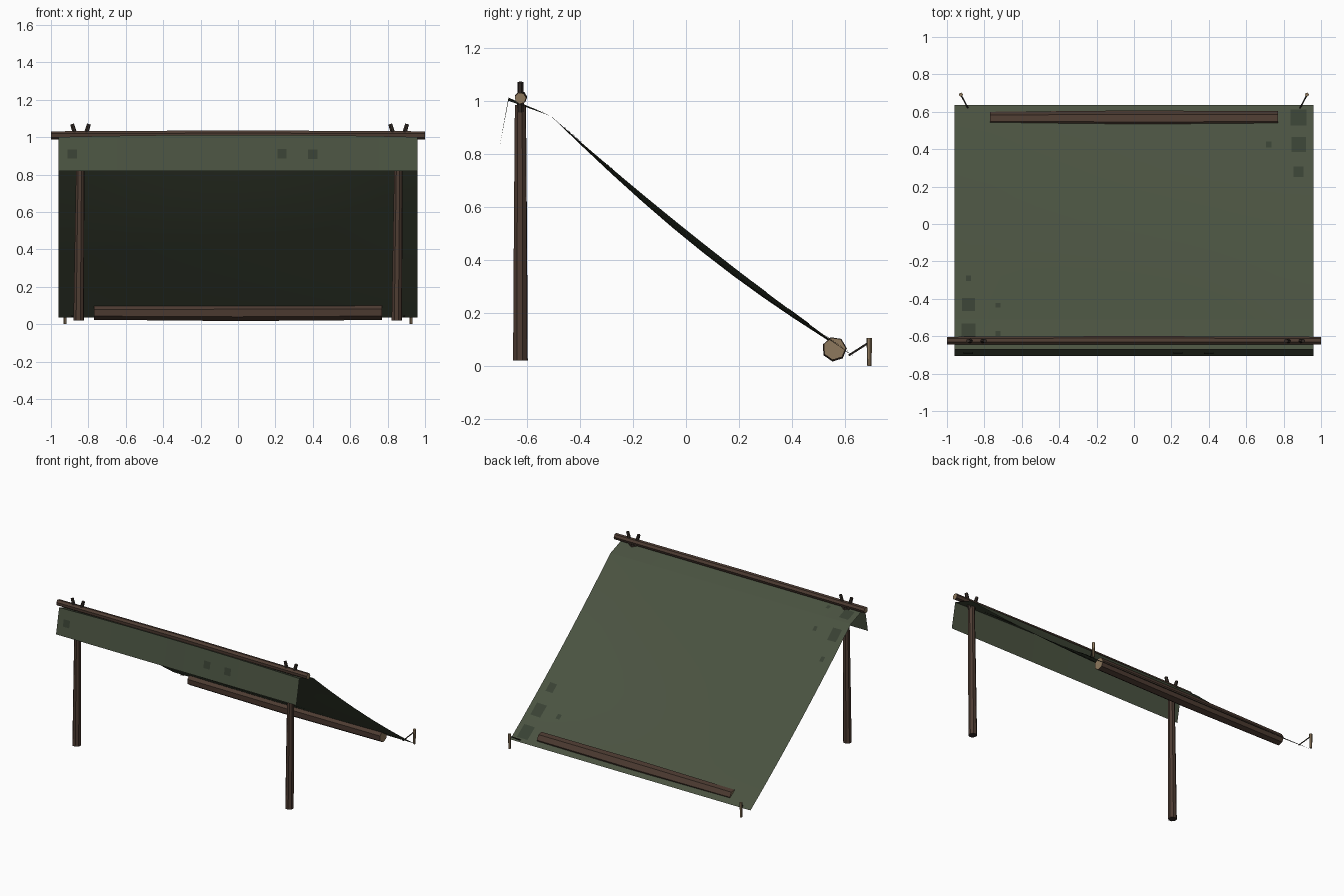
import bpy, bmesh, math
from mathutils import Vector

if "Cube" in bpy.data.objects:
    bpy.data.objects.remove(bpy.data.objects["Cube"])


def material(name, rgb):
    m = bpy.data.materials.new(name)
    m.diffuse_color = (*rgb, 1)
    m.use_nodes = True
    m.node_tree.nodes["Principled BSDF"].inputs["Base Color"].default_value = m.diffuse_color
    return m


BARK = material("bark", (0.075, 0.045, 0.032))
DARK_BARK = material("dark_bark", (0.035, 0.025, 0.02))
CUT = material("cut_wood", (0.27, 0.19, 0.11))
CANVAS = material("canvas", (0.068, 0.085, 0.052))
PATCH = material("patch", (0.04, 0.052, 0.033))
ROPE = material("rope", (0.03, 0.025, 0.02))


def finish(name, bm, mats):
    me = bpy.data.meshes.new(name)
    bm.to_mesh(me)
    bm.free()
    for m in mats:
        me.materials.append(m)
    ob = bpy.data.objects.new(name, me)
    bpy.context.collection.objects.link(ob)
    return ob


def pole(name, path, radii, sides=7, mats=(BARK, CUT), spin=0.3):
    """Faceted limb through path points, with cut end caps."""
    bm = bmesh.new()
    pts = [Vector(p) for p in path]
    axis = (pts[-1] - pts[0]).normalized()
    ref = Vector((0, 1, 0)) if abs(axis.y) < 0.7 else Vector((1, 0, 0))
    a = axis.cross(ref).normalized()
    b = axis.cross(a)
    rings = []
    for p, r in zip(pts, radii):
        rings.append([bm.verts.new(p + r * (a * math.cos(t) + b * math.sin(t)))
                      for t in (spin + math.tau * i / sides for i in range(sides))])
    for r0, r1 in zip(rings, rings[1:]):
        for i in range(sides):
            j = (i + 1) % sides
            bm.faces.new((r0[i], r0[j], r1[j], r1[i]))
    for ring in (rings[0][::-1], rings[-1]):
        bm.faces.new(ring).material_index = len(mats) - 1
    bmesh.ops.recalc_face_normals(bm, faces=bm.faces)
    return finish(name, bm, mats)


# Canvas sheet: main slope sags mid-span, short lip over the ridge, front flap
HALF = 0.96


def slope_z(x, y):
    bow = 1 - (x / HALF) ** 2
    if y < -0.51:
        return 0.943 - (y + 0.51) * 0.36 + 0.012 * bow * (-0.51 - y) / 0.16
    s = (y + 0.51) / 1.145
    return 0.943 - 0.908 * s - 0.1 * s * (1 - s) - 0.035 * bow * math.sin(math.pi * s)


def flap_y(z):
    return -0.67 - 0.035 * (1.0 - z) / 0.18


bm = bmesh.new()
cols = [-HALF + 2 * HALF * i / 10 for i in range(11)]
rows = [-0.67, -0.625] + [-0.51 + 1.145 * i / 10 for i in range(11)]
grid = [[bm.verts.new((x, flap_y(0.82), 0.82)) for x in cols]]
grid += [[bm.verts.new((x, y, slope_z(x, y))) for x in cols] for y in rows]
for r0, r1 in zip(grid, grid[1:]):
    for i in range(10):
        bm.faces.new((r0[i], r0[i + 1], r1[i + 1], r1[i]))
tarp = finish("canvas_sheet", bm, [CANVAS])
bpy.context.view_layer.objects.active = tarp
tarp.select_set(True)
bpy.ops.object.shade_smooth_by_angle(angle=math.radians(20))

# Square patches: slope (x, y, size) and flap (x, z, size)
bm = bmesh.new()
corners = ((-.5, -.5), (.5, -.5), (.5, .5), (-.5, .5))
for x, y, s in ((.88, .57, .085), (.88, .425, .078), (.88, .28, .055), (.72, .425, .03),
                (-.885, -.29, .028), (-.885, -.43, .07), (-.885, -.57, .075),
                (-.727, -.435, .025), (-.727, -.585, .025)):
    bm.faces.new([bm.verts.new((x + s * u, y + s * v, slope_z(x + s * u, y + s * v) + .004))
                  for u, v in corners])
for x, z, s in ((-.887, .91, .05), (.235, .912, .05), (.4, .908, .05)):
    bm.faces.new([bm.verts.new((x + s * u, flap_y(z + s * v) - .003, z + s * v))
                  for u, v in corners])
finish("canvas_patches", bm, [PATCH])

# Ridge pole and the log weighing down the back edge
pole("ridge_pole", [(-1, -.625, 1.01), (0, -.623, 1.013), (1, -.625, 1.01)],
     [.022, .024, .022], 7)
pole("back_log", [(-.77, .56, .063), (0, .56, .063), (.77, .56, .065)],
     [.04, .047, .043], 7)

for side, tag in ((-1, "left"), (1, "right")):
    # Forked post
    bx = .849 * side + (-.003 if side < 0 else 0)
    top = bx + .01
    pole(f"{tag}_post", [(bx, -.625, .02), (bx + .005, -.625, .5), (top, -.625, .985)],
         [.029, .026, .022], 8, (BARK, DARK_BARK))
    for d, n in ((-1, "outer"), (1, "inner")):
        pole(f"{tag}_{n}_fork", [(top + d * .012, -.625, .96), (top + d * .045, -.625, 1.07)],
             [.014, .011], 6, (DARK_BARK,))
    # Ground stake and tie rope
    pole(f"{tag}_stake", [(.925 * side, .692, 0), (.925 * side, .692, .105)],
         [.008, .011], 6, (CUT,))
    pole(f"{tag}_tie_rope", [(.885 * side, .615, .04), (.925 * side, .69, .088)],
         [.004, .004], 5, (ROPE,))
